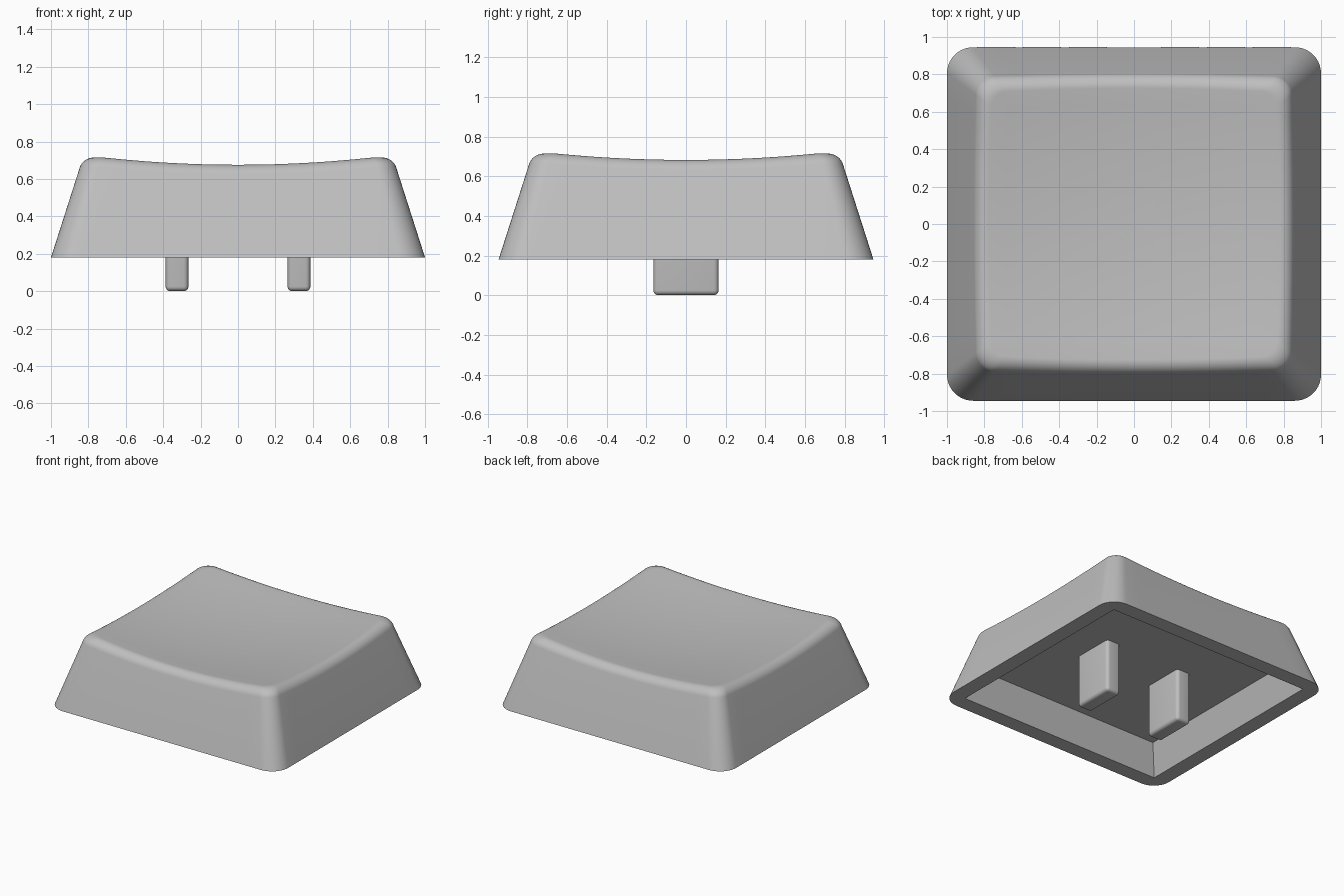
import bpy, bmesh, math
from mathutils import Vector

if "Cube" in bpy.data.objects:
    bpy.data.objects.remove(bpy.data.objects["Cube"])

HX, HY, Z0 = 1.0, 0.945, 0.18      # base half sizes and base height
SLOPE = 0.32                       # wall inset per unit height
DISH_Z, DISH_K = 0.633, 0.08       # dish bottom and curvature
FILLET = 0.072

grey = bpy.data.materials.new("grey plastic")
grey.diffuse_color = (0.52, 0.52, 0.52, 1)
grey.use_nodes = True
grey.node_tree.nodes["Principled BSDF"].inputs["Base Color"].default_value = grey.diffuse_color


def outline(hx, hy, r, side=14, arc=10):
    """Rounded rectangle with evenly divided sides, counter-clockwise."""
    pts = []
    corners = [(1, 1), (-1, 1), (-1, -1), (1, -1)]
    for i, (sx, sy) in enumerate(corners):
        cx, cy = sx * (hx - r), sy * (hy - r)
        for j in range(arc + 1):
            a = math.pi / 2 * (i + j / arc)
            pts.append(Vector((cx + r * math.cos(a), cy + r * math.sin(a))))
        last = pts[-1]
        nx, ny = corners[(i + 1) % 4]
        a = math.pi / 2 * (i + 1)
        nxt = Vector((nx * (hx - r) + r * math.cos(a), ny * (hy - r) + r * math.sin(a)))
        pts += [last.lerp(nxt, j / side) for j in range(1, side)]
    return pts


def inset(off):
    return outline(HX - off, HY - off, 0.14 - 0.25 * off)


def dish(p):
    return DISH_Z + DISH_K * p.length_squared


base = inset(0)
count = len(base)
lines = {}


def point(i, off):
    if off not in lines:
        lines[off] = inset(off)
    return lines[off][i]


# section of wall and rounded top edge at each outline point
steps = 8
rings = [[] for _ in range(steps + 2)]
for i in range(count):
    off = 0.16
    for _ in range(8):             # where the wall would meet the dish
        off = round(SLOPE * (dish(point(i, off)) - Z0), 5)
    corner = Vector((off, dish(point(i, off))))
    inner = Vector((off + 0.05, dish(point(i, round(off + 0.05, 5)))))
    d1 = Vector((-SLOPE, -1)).normalized()
    d2 = (inner - corner).normalized()
    half = d1.angle(d2) / 2
    centre = corner + (d1 + d2).normalized() * (FILLET / math.sin(half))
    t = FILLET / math.tan(half)
    r1, r2 = corner + d1 * t - centre, corner + d2 * t - centre
    rings[0].append((*base[i], Z0))
    for s in range(steps + 1):
        f = s / steps
        q = centre + r1.lerp(r2, f).normalized() * FILLET
        p = point(i, round(q.x, 5))
        rings[s + 1].append((*p, dish(p) if s == steps else q.y))

# dished top, shrinking toward the middle
edge = [Vector(p[:2]) for p in rings[-1]]
for f in (0.88, 0.75, 0.6, 0.45, 0.3, 0.15):
    rings.append([(*(p * f), dish(p * f)) for p in edge])

# hollow underside: opening and ceiling
opening = [(*p, Z0) for p in outline(HX - 0.12, HY - 0.12, 0)]
ceiling = [(*p, 0.41) for p in outline(HX - 0.193, HY - 0.193, 0)]
rings = [ceiling, opening] + rings

bm = bmesh.new()
loops = [[bm.verts.new(p) for p in ring] for ring in rings]
for a, b in zip(loops, loops[1:]):
    for i in range(count):
        j = (i + 1) % count
        bm.faces.new((a[i], a[j], b[j], b[i]))
middle = bm.verts.new((0, 0, DISH_Z))
for i in range(count):
    bm.faces.new((loops[-1][i], loops[-1][(i + 1) % count], middle))
bm.faces.new(list(reversed(loops[0])))
bmesh.ops.remove_doubles(bm, verts=bm.verts, dist=1e-5)
bmesh.ops.recalc_face_normals(bm, faces=bm.faces)


def finish(name, bm):
    mesh = bpy.data.meshes.new(name)
    bm.to_mesh(mesh)
    bm.free()
    mesh.materials.append(grey)
    obj = bpy.data.objects.new(name, mesh)
    bpy.context.collection.objects.link(obj)
    bpy.ops.object.select_all(action='DESELECT')
    obj.select_set(True)
    bpy.context.view_layer.objects.active = obj
    bpy.ops.object.shade_smooth_by_angle(angle=math.radians(32))
    return obj


finish("cap_shell", bm)

# two rounded mounting prongs below the ceiling
for side, label in ((-1, "left"), (1, "right")):
    bm = bmesh.new()
    bmesh.ops.create_cube(bm, size=1)
    for v in bm.verts:
        v.co = Vector((v.co.x * 0.122 + side * 0.326, v.co.y * 0.33, 0.45 * (v.co.z + 0.5)))
    edges = [e for e in bm.edges if min(v.co.z for v in e.verts) < 0.1]
    bmesh.ops.bevel(bm, geom=edges, offset=0.025, segments=5, profile=0.5, affect='EDGES')
    finish(label + "_prong", bm)
